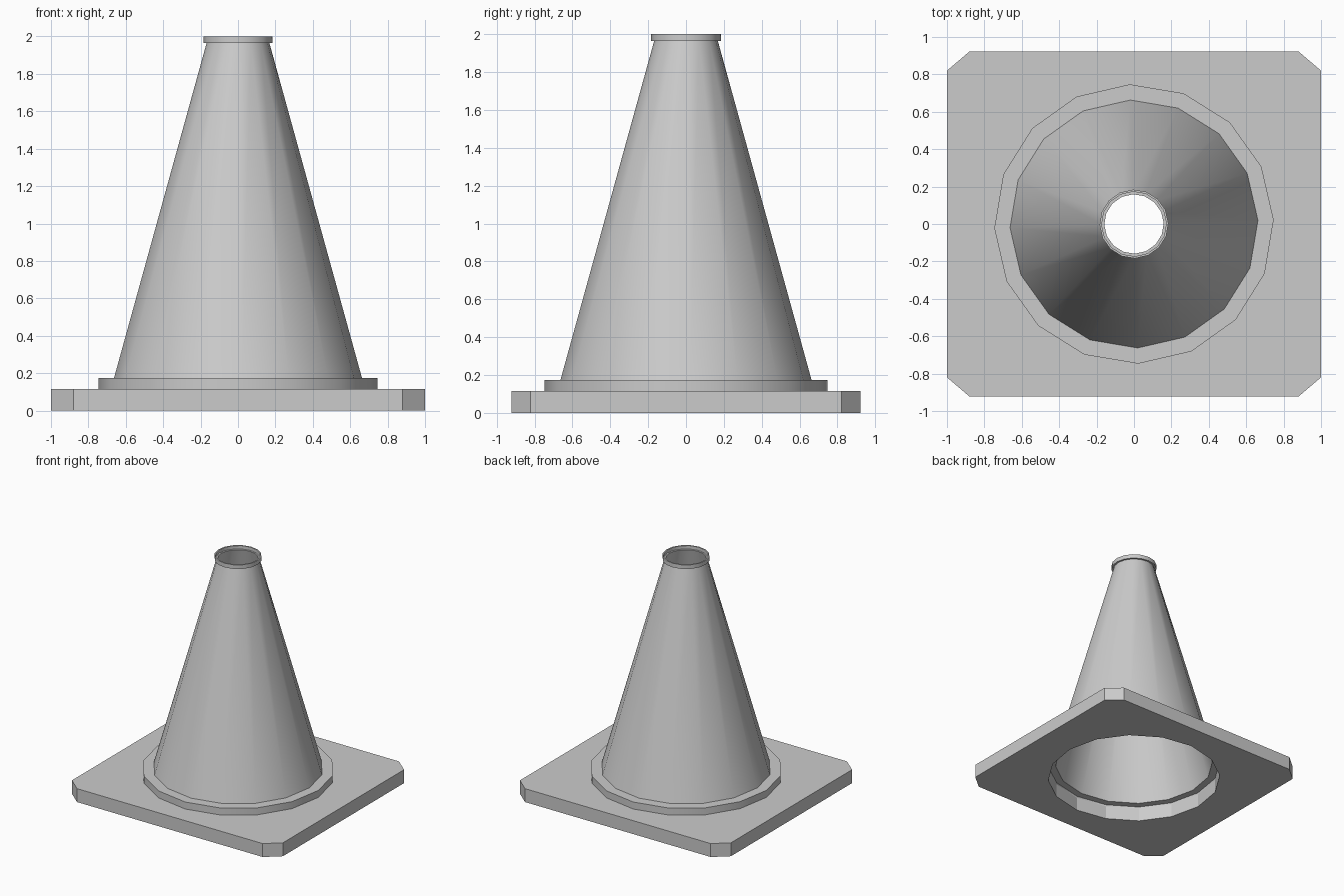
import bpy
import bmesh
from math import cos, sin, pi, radians

if "Cube" in bpy.data.objects:
    bpy.data.objects.remove(bpy.data.objects["Cube"])

SIDES = 16
TURN = radians(1.7)


def circle(r, z):
    return [(r * cos(TURN + 2 * pi * i / SIDES), r * sin(TURN + 2 * pi * i / SIDES), z)
            for i in range(SIDES)]


def join_loops(bm, a, b):
    n = len(a)
    for i in range(n):
        j = (i + 1) % n
        bm.faces.new((a[i], a[j], b[j], b[i]))


def finish(bm, name):
    bmesh.ops.recalc_face_normals(bm, faces=bm.faces[:])
    mesh = bpy.data.meshes.new(name)
    bm.to_mesh(mesh)
    bm.free()
    obj = bpy.data.objects.new(name, mesh)
    bpy.context.collection.objects.link(obj)
    return obj


# Base plate: rectangle with cut corners and a round opening
PLATE_TOP = 0.115
HOLE = 0.70
X, Y, CX, CY = 1.0, 0.922, 0.88, 0.82
outline = [(X, -CY), (X, CY), (CX, Y), (-CX, Y), (-X, CY), (-X, -CY), (-CX, -Y), (CX, -Y)]
bm = bmesh.new()
levels = []
for z in (0.0, PLATE_TOP):
    outer = [bm.verts.new((x, y, z)) for x, y in outline]
    inner = [bm.verts.new(p) for p in circle(HOLE, z)]
    edges = [bm.edges.new((loop[i - 1], loop[i])) for loop in (outer, inner)
             for i in range(len(loop))]
    bmesh.ops.triangle_fill(bm, edges=edges, use_beauty=True, normal=(0, 0, 1))
    levels.append((outer, inner))
join_loops(bm, levels[0][0], levels[1][0])
join_loops(bm, levels[0][1], levels[1][1])
finish(bm, "base_plate")

# Hollow cone with bottom collar and top lip: closed profile (radius, height)
profile = [
    (0.747, PLATE_TOP), (0.747, 0.175), (0.663, 0.175),   # collar outside
    (0.168, 1.965), (0.184, 1.965), (0.184, 2.0),         # cone and lip outside
    (0.173, 2.0), (0.173, 1.972), (0.159, 1.972),         # lip inside
    (0.64, 0.13), (HOLE, 0.13), (HOLE, PLATE_TOP),        # cone and collar inside
]
bm = bmesh.new()
rings = [[bm.verts.new(p) for p in circle(r, z)] for r, z in profile]
for i in range(len(rings)):
    join_loops(bm, rings[i - 1], rings[i])
cone = finish(bm, "cone_body")

# Smooth round sides, sharp rims
bpy.context.view_layer.objects.active = cone
cone.select_set(True)
bpy.ops.object.shade_smooth_by_angle(angle=radians(30))
